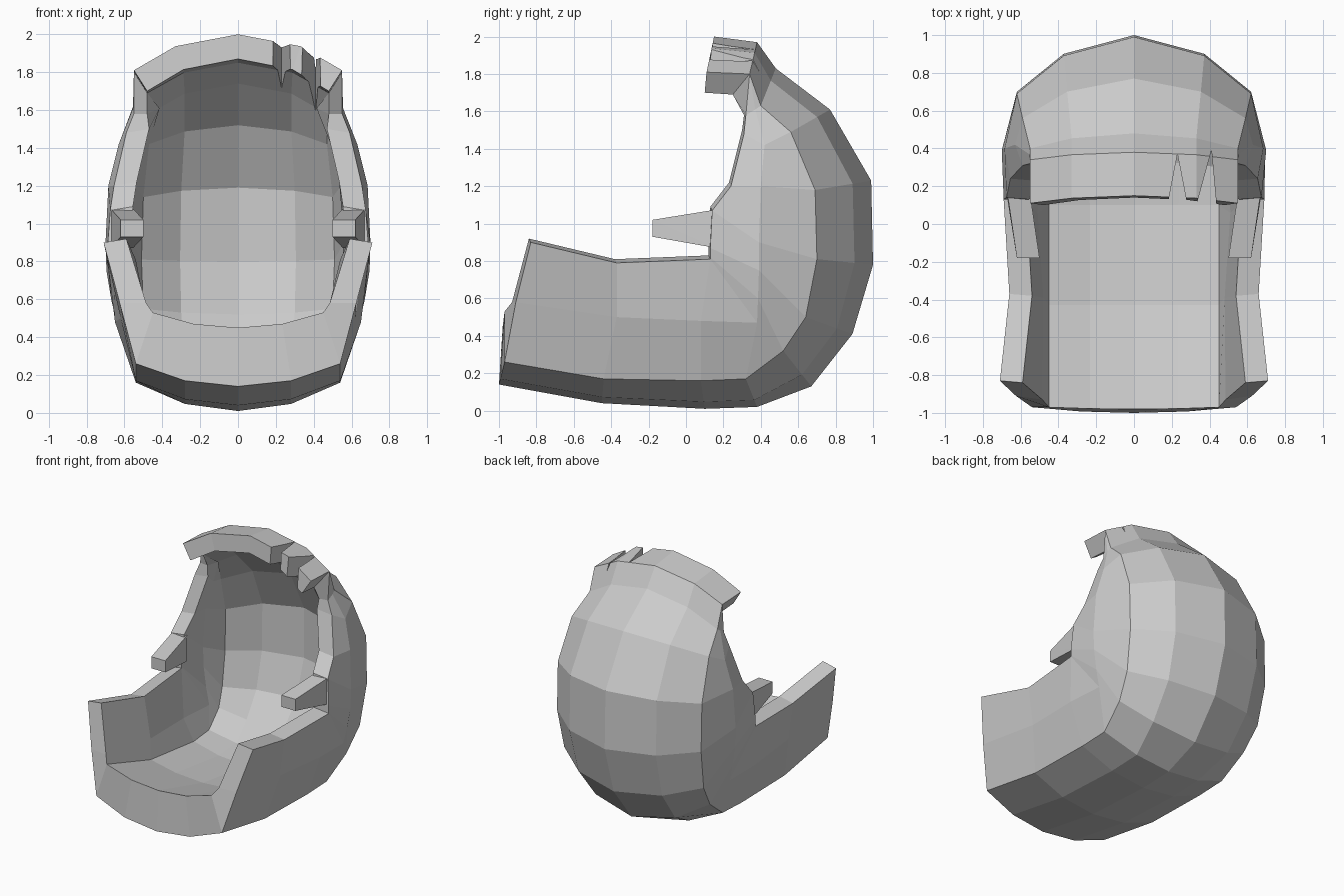
import bpy, bmesh
from mathutils import Vector

cube = bpy.data.objects.get("Cube")
if cube:
    bpy.data.objects.remove(cube, do_unlink=True)

grey = bpy.data.materials.new("shell_grey")
grey.use_nodes = True
grey.diffuse_color = (0.6, 0.6, 0.6, 1)
grey.node_tree.nodes["Principled BSDF"].inputs["Base Color"].default_value = (0.6, 0.6, 0.6, 1)


def make_object(name, bm):
    """Turn a bmesh into a flat shaded object with the shell material."""
    bmesh.ops.recalc_face_normals(bm, faces=bm.faces)
    mesh = bpy.data.meshes.new(name)
    bm.to_mesh(mesh)
    bm.free()
    mesh.materials.append(grey)
    obj = bpy.data.objects.new(name, mesh)
    bpy.context.collection.objects.link(obj)
    return obj


def hull(name, points):
    """Convex solid around a few points."""
    bm = bmesh.new()
    for p in points:
        bm.verts.new(p)
    bmesh.ops.convex_hull(bm, input=bm.verts)
    return make_object(name, bm)


# Rails run from the chin lip, under the base, up the back and over to the brow.
# Outer centre line (y, z)
outer_mid = [(-1, .14), (-.45, .04), (.1, .01), (.38, .02), (.67, .13), (.89, .41),
             (1, .78), (.99, 1.23), (.77, 1.61), (.48, 1.83), (.38, 1.97), (.15, 2)]
# Outer corner line (x, y, z)
outer_corner = [(.54, -.97, .26), (.54, -.44, .17), (.54, .08, .16), (.54, .32, .17),
                (.57, .52, .32), (.6, .64, .5), (.62, .7, .81), (.62, .69, 1.18),
                (.59, .56, 1.49), (.55, .4, 1.63), (.55, .34, 1.8), (.55, .11, 1.81)]
# Cheek line across the middle of the side wall
outer_cheek = [(.625, -.91, .58), (.62, -.37, .5), (.65, .08, .48), (.64, .38, .47),
               (.67, .385, .6), (.695, .39, .75), (.7, .39, .9), (.685, .4, 1.2),
               (.63, .42, 1.42), (.555, .37, 1.61)]
# Edge of the face opening
outer_edge = [(.71, -.83, .9), (.66, -.37, .79), (.69, .13, .81), (.69, .13, .81),
              (.69, .13, .82), (.69, .13, .87), (.675, .14, 1.07), (.655, .24, 1.2),
              (.59, .31, 1.48), (.55, .32, 1.58)]
# Inner centre and corner lines
inner_mid = [(-.98, .45), (-.43, .3), (.1, .23), (.33, .24), (.55, .32), (.72, .52),
             (.81, .8), (.81, 1.19), (.64, 1.52), (.4, 1.74), (.27, 1.85), (.14, 1.87)]
inner_corner = [(.45, -.97, .53), (.45, -.43, .36), (.45, .1, .3), (.46, .3, .31),
                (.48, .45, .42), (.5, .52, .55), (.51, .57, .81), (.5, .56, 1.14),
                (.47, .46, 1.42), (.47, .36, 1.58), (.48, .25, 1.69), (.48, .1, 1.7)]


def shifted(rail, offset):
    return [tuple(Vector(p) + Vector(offset)) for p in rail]


inner_cheek = shifted(outer_cheek, (-.14, -.02, 0))
inner_edge = shifted(outer_edge, (-.12, -.01, .02))
inner_edge[-1] = (.48, .31, 1.58)

bm = bmesh.new()
cache = {}


def vert(p):
    key = tuple(round(v, 4) for v in p)
    if key not in cache:
        cache[key] = bm.verts.new(key)
    return cache[key]


def face(*corners):
    unique = list(dict.fromkeys(corners))
    if len(unique) > 2:
        bm.faces.new(unique)


def skin(mid, corner, cheek, edge):
    """Rows of vertices from the right edge, over the middle, to the left edge."""
    rows = []
    for j, (y, z) in enumerate(mid):
        b = Vector(corner[j])
        swell, spread = (.25, .52) if j < 4 else (.33, .6)
        a = Vector((0, y, z)).lerp(b, swell)
        a.x = b.x * spread
        # The brow band stops at the corner line
        c = cheek[j] if j < len(cheek) else b
        d = edge[j] if j < len(edge) else b
        half = [Vector(p) for p in (d, c, b, a)]
        row = [vert((-p.x, p.y, p.z)) for p in half]
        row.append(vert((0, y, z)))
        row += [vert(p) for p in reversed(half)]
        rows.append(row)
    for lower, upper in zip(rows, rows[1:]):
        for i in range(len(lower) - 1):
            face(lower[i], lower[i + 1], upper[i + 1], upper[i])
    return rows


outer = skin(outer_mid, outer_corner, outer_cheek, outer_edge)
inner = skin(inner_mid, inner_corner, inner_cheek, inner_edge)


# Rim joining the two skins all round the opening
def border(rows):
    return (rows[0] + [r[-1] for r in rows[1:]] + rows[-1][-2::-1]
            + [r[0] for r in rows[-2:0:-1]])


o, n = border(outer), border(inner)
for i in range(len(o)):
    k = (i + 1) % len(o)
    if o[i] != o[k]:
        face(o[i], o[k], n[k], n[i])

shell = make_object("helmet_shell", bm)

# Two broken notches in the left of the brow: (left, apex, right) in plan
notches = [((.17, .06), (.23, .37), (.29, .06)), ((.32, .06), (.41, .39), (.44, .06))]
for plan in notches:
    cutter = hull("notch_cutter", [(x, y, z) for x, y in plan for z in (1.6, 2.2)])
    cutter.hide_render = True
    cut = shell.modifiers.new("notch", 'BOOLEAN')
    cut.operation = 'DIFFERENCE'
    cut.solver = 'EXACT'
    cut.object = cutter
    bpy.context.view_layer.objects.active = shell
    bpy.ops.object.modifier_apply(modifier=cut.name)
    bpy.data.objects.remove(cutter, do_unlink=True)

# Cheek prongs pointing forward from the opening
prong_side = [(.16, .87, .675), (-.18, .93, .62), (-.18, 1.02, .62), (.16, 1.075, .67)]
for side, name in ((1, "left_prong"), (-1, "right_prong")):
    hull(name, [(side * (x - w), y, z) for y, z, x in prong_side for w in (0, .12)])
